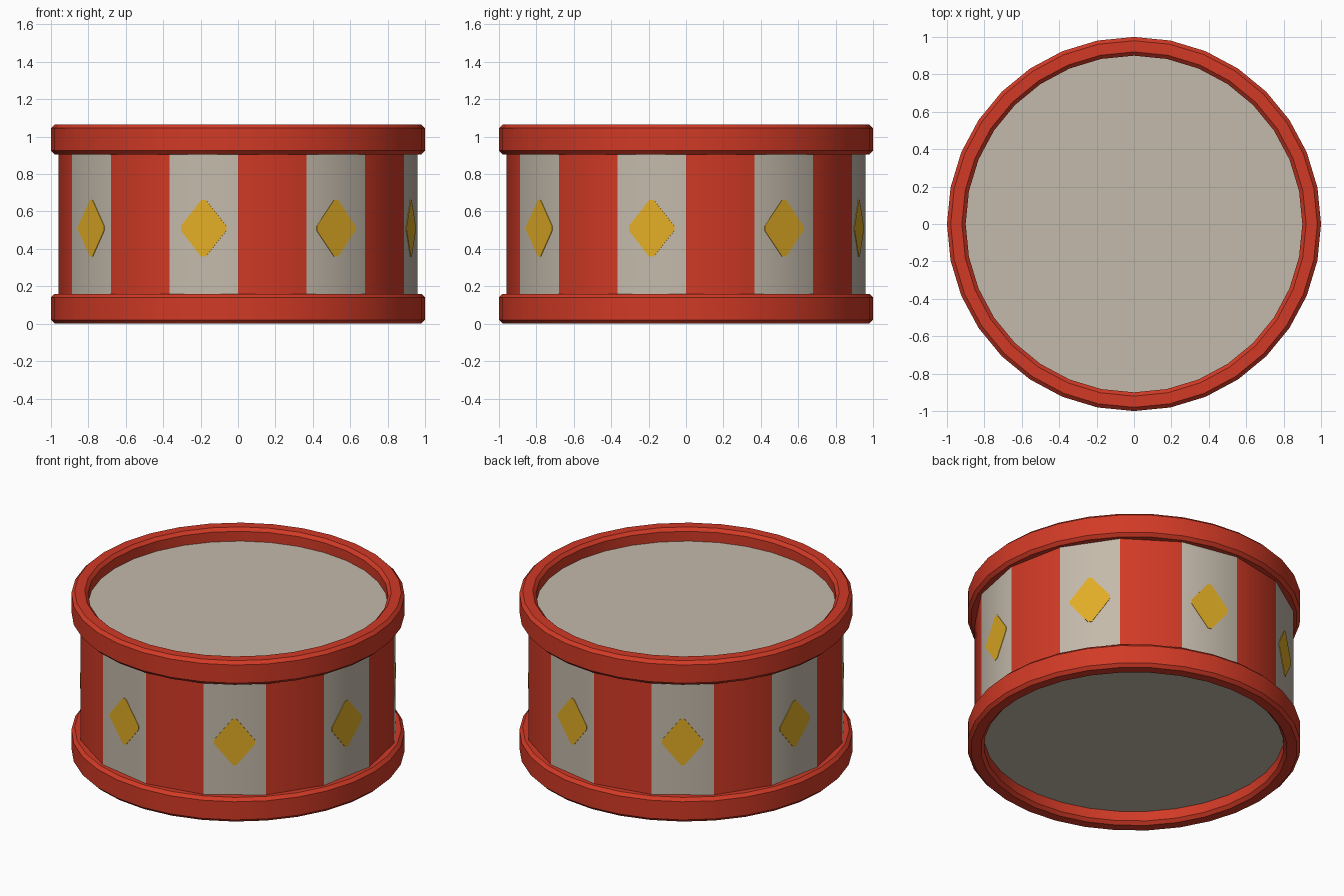
import bpy, bmesh, math
from mathutils import Vector

if "Cube" in bpy.data.objects:
    bpy.data.objects.remove(bpy.data.objects["Cube"])


def material(name, rgb):
    m = bpy.data.materials.new(name)
    m.diffuse_color = (*rgb, 1)
    m.use_nodes = True
    m.node_tree.nodes["Principled BSDF"].inputs["Base Color"].default_value = m.diffuse_color
    return m


red = material("red paint", (0.64, 0.042, 0.019))
cream = material("cream skin", (0.55, 0.49, 0.405))
gold = material("gold paint", (0.76, 0.42, 0.019))

PANELS = 16
SHELL_R = 0.96
HEIGHT = 1.065
STEP = 2 * math.pi / PANELS


def finish(bm, name, mats, smooth=True):
    bmesh.ops.recalc_face_normals(bm, faces=bm.faces)
    me = bpy.data.meshes.new(name)
    bm.to_mesh(me)
    bm.free()
    ob = bpy.data.objects.new(name, me)
    bpy.context.collection.objects.link(ob)
    for m in mats:
        me.materials.append(m)
    if smooth:
        bpy.ops.object.select_all(action='DESELECT')
        ob.select_set(True)
        bpy.context.view_layer.objects.active = ob
        bpy.ops.object.shade_smooth_by_angle(angle=math.radians(30))
    return ob


# Hoops: a chamfered rectangle swept round in 32 steps
def hoop(name, z0, z1, r0=0.9, r1=1.0, c=0.02, sides=32):
    profile = [(r1 - c, z0), (r1, z0 + c), (r1, z1 - c), (r1 - c, z1),
               (r0 + c, z1), (r0, z1 - c), (r0, z0 + c), (r0 + c, z0)]
    bm = bmesh.new()
    rings = []
    for i in range(sides):
        a = 2 * math.pi * i / sides
        rings.append([bm.verts.new((r * math.cos(a), r * math.sin(a), z))
                      for r, z in profile])
    n = len(profile)
    for i in range(sides):
        p, q = rings[i], rings[(i + 1) % sides]
        for k in range(n):
            bm.faces.new((p[k], q[k], q[(k + 1) % n], p[(k + 1) % n]))
    finish(bm, name, [red])


hoop("bottom_hoop", 0.0, 0.16)
hoop("top_hoop", HEIGHT - 0.16, HEIGHT)

# Shell with drum skins: 16-sided, side panels alternate red and cream
bm = bmesh.new()
bmesh.ops.create_cone(bm, cap_ends=True, segments=PANELS, radius1=SHELL_R,
                      radius2=SHELL_R, depth=HEIGHT - 0.17)
bmesh.ops.translate(bm, verts=bm.verts, vec=(0, 0, HEIGHT / 2))
bm.normal_update()
for f in bm.faces:
    if abs(f.normal.z) > 0.5:
        f.material_index = 1
    else:
        c = f.calc_center_median()
        panel = int((math.atan2(c.y, c.x) % (2 * math.pi)) / STEP)
        f.material_index = panel % 2
finish(bm, "shell_and_skins", [red, cream])

# Gold diamonds: thin plates with blunted tips on the cream panels
bm = bmesh.new()
apothem = SHELL_R * math.cos(STEP / 2)
outline = [(0.124, 0.012), (0.012, 0.152), (-0.012, 0.152), (-0.124, 0.012),
           (-0.124, -0.012), (-0.012, -0.152), (0.012, -0.152), (0.124, -0.012)]
for i in range(1, PANELS, 2):
    a = (i + 0.5) * STEP
    out = Vector((math.cos(a), math.sin(a), 0))
    side = Vector((-math.sin(a), math.cos(a), 0))
    base = out * (apothem - 0.001) + Vector((0, 0, 0.51))
    face = bm.faces.new([bm.verts.new(base + side * u + Vector((0, 0, v)))
                         for u, v in outline])
    new = bmesh.ops.extrude_face_region(bm, geom=[face], use_keep_orig=True)
    bmesh.ops.translate(bm, vec=out * 0.004,
                        verts=[g for g in new["geom"] if isinstance(g, bmesh.types.BMVert)])
finish(bm, "gold_diamonds", [gold], smooth=False)
